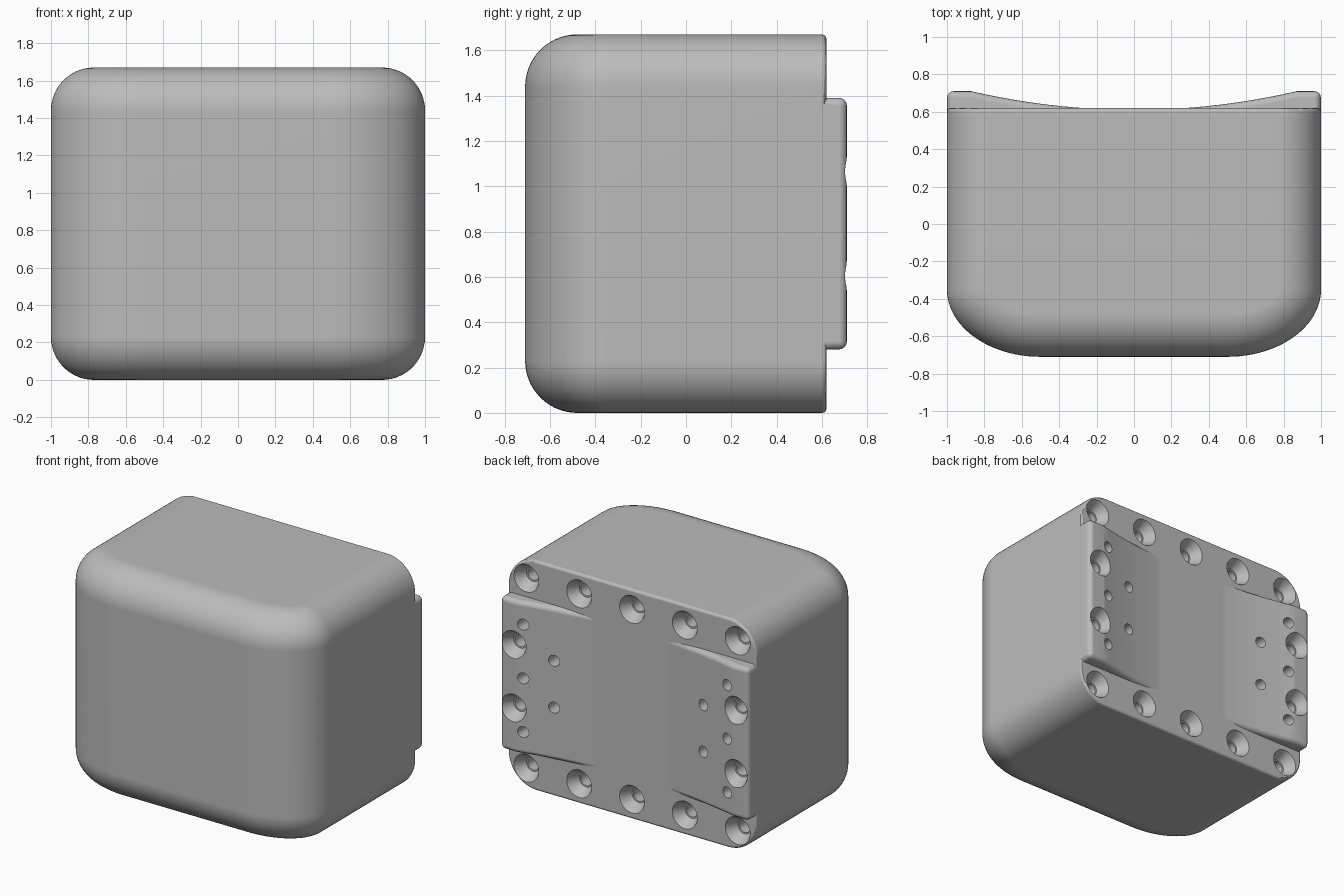
import bpy, bmesh, math
from mathutils import Matrix, Vector

cube = bpy.data.objects.get("Cube")
if cube:
    bpy.data.objects.remove(cube, do_unlink=True)

HEIGHT, FILLET, BACK, MID = 1.67, 0.23, 0.62, 0.835

grey = bpy.data.materials.new("light_grey")
grey.use_nodes = True
grey.diffuse_color = (0.5, 0.5, 0.5, 1)
grey.node_tree.nodes["Principled BSDF"].inputs["Base Color"].default_value = grey.diffuse_color


def make_object(name, bm):
    bmesh.ops.recalc_face_normals(bm, faces=bm.faces)
    mesh = bpy.data.meshes.new(name)
    bm.to_mesh(mesh)
    bm.free()
    mesh.materials.append(grey)
    obj = bpy.data.objects.new(name, mesh)
    bpy.context.collection.objects.link(obj)
    return obj


def outline(inset):
    """Half-oval front corners, straight sides, open at the back."""
    half = [(1 - inset, BACK)]
    a, b = 0.5, 0.36
    for i in range(25):
        t = math.pi / 2 * i / 24
        n = Vector((math.cos(t) / a, math.sin(t) / b)).normalized() * inset
        half.append((a + a * math.cos(t) - n.x, -0.35 - b * math.sin(t) + n.y))
    return half + [(-x, y) for x, y in reversed(half)]


# Housing: outline lofted upwards with rounded top and bottom
bm = bmesh.new()
levels = []
for i in range(15):
    u = math.pi / 2 * i / 14
    levels.append((FILLET * (1 - math.cos(u)), FILLET * (1 - math.sin(u))))
levels += [(HEIGHT - z, d) for z, d in reversed(levels)]
rings = [[bm.verts.new((x, y, z)) for x, y in outline(d)] for z, d in levels]
for low, high in zip(rings, rings[1:]):
    for j in range(len(low) - 1):
        bm.faces.new((low[j], low[j + 1], high[j + 1], high[j]))
bm.faces.new(rings[0])
bm.faces.new(rings[-1])
back = bm.faces.new([r[0] for r in rings] + [r[-1] for r in reversed(rings)])
bmesh.ops.recalc_face_normals(bm, faces=bm.faces)
bmesh.ops.bevel(bm, geom=list(back.edges), offset=0.02, segments=3,
                profile=0.5, affect='EDGES')
housing = make_object("housing", bm)

# Saddle plate: concave back pad with rounded rims
W, FLAT, TOP, DIP = 0.999, 0.87, 0.71, 0.61
profile = [(-W, 0.5), (W, 0.5), (W, TOP)]
for i in range(33):
    x = FLAT * (1 - i / 16)
    profile.append((x, DIP + (TOP - DIP) * (x / FLAT) ** 2))
profile.append((-W, TOP))
bm = bmesh.new()
face = bm.faces.new([bm.verts.new((x, y, 0.28)) for x, y in profile])
ext = bmesh.ops.extrude_face_region(bm, geom=[face])
bmesh.ops.translate(bm, vec=(0, 0, 1.11),
                    verts=[v for v in ext["geom"] if isinstance(v, bmesh.types.BMVert)])
bmesh.ops.recalc_face_normals(bm, faces=bm.faces)
rims = []
for e in bm.edges:
    p, q = (v.co for v in e.verts)
    upright = abs(p.z - q.z) > 0.1
    outer = abs(p.x) > 0.99 and p.y > 0.7
    if (outer if upright else max(p.y, q.y) > 0.51):
        rims.append(e)
bmesh.ops.bevel(bm, geom=rims, offset=0.035, segments=4, profile=0.5, affect='EDGES')
plate = make_object("saddle_plate", bm)

# Hole cutters: stepped round solids pointing along y
holes = bmesh.new()


def cut_hole(x, z, steps, sides=32):
    """steps: (y, radius) pairs from outside inwards."""
    loops = []
    for y, r in steps:
        ring = bmesh.ops.create_circle(
            holes, segments=sides, radius=r,
            matrix=Matrix.Translation((x, y, z)) @ Matrix.Rotation(math.pi / 2, 4, 'X'))
        loops.append(ring["verts"])
    for a, b in zip(loops, loops[1:]):
        for k in range(sides):
            m = (k + 1) % sides
            holes.faces.new((a[k], a[m], b[m], b[k]))
    holes.faces.new(loops[0])
    holes.faces.new(loops[-1])


def screw_hole(x, z, y):
    cut_hole(x, z, [(y + 0.1, 0.1), (y, 0.1), (y - 0.08, 0.055),
                    (y - 0.081, 0.045), (y - 0.25, 0.045)])


for dz in (-0.69, 0.69):
    for k in range(-2, 3):
        screw_hole(0.425 * k, MID + dz, BACK)
for side in (-1, 1):
    for dz in (-0.23, 0.23):
        screw_hole(0.89 * side, MID + dz, TOP)
    for dz in (-0.39, 0, 0.39):
        cut_hole(0.82 * side, MID + dz, [(0.8, 0.04), (0.55, 0.04)], 24)
    for dz in (-0.17, 0.17):
        cut_hole(0.6 * side, MID + dz, [(0.8, 0.04), (0.5, 0.04)], 24)
cutter = make_object("hole_cutter", holes)

# Join the plate, drill the holes, then drop the helpers
bpy.ops.object.select_all(action='DESELECT')
bpy.context.view_layer.objects.active = housing
housing.select_set(True)
for tool, operation in ((plate, 'UNION'), (cutter, 'DIFFERENCE')):
    mod = housing.modifiers.new("cut", 'BOOLEAN')
    mod.operation, mod.solver, mod.object = operation, 'EXACT', tool
    bpy.ops.object.modifier_apply(modifier=mod.name)
    bpy.data.objects.remove(tool, do_unlink=True)

bpy.ops.object.shade_smooth_by_angle(angle=math.radians(30))
weighted = housing.modifiers.new("even_shading", 'WEIGHTED_NORMAL')
weighted.keep_sharp = True
